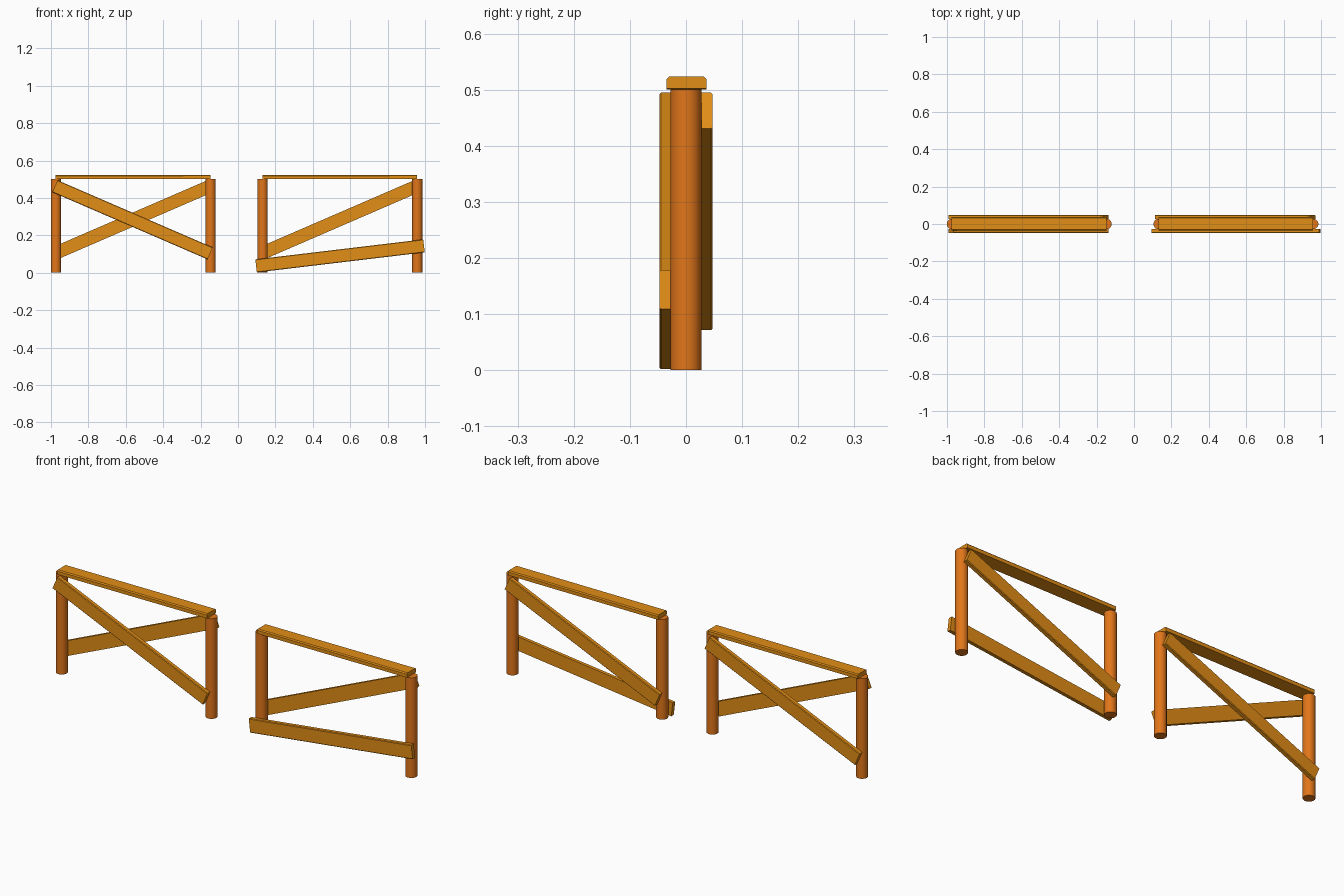
import bpy, bmesh
from math import radians
from mathutils import Matrix

if "Cube" in bpy.data.objects:
    bpy.data.objects.remove(bpy.data.objects["Cube"])


def material(name, color):
    m = bpy.data.materials.new(name)
    m.diffuse_color = color
    m.use_nodes = True
    m.node_tree.nodes["Principled BSDF"].inputs["Base Color"].default_value = m.diffuse_color
    return m


POST = material("post_wood", (0.75, 0.18, 0.01, 1))
PLANK = material("plank_wood", (0.76, 0.27, 0.008, 1))


def add(name, bm, mat, matrix):
    bmesh.ops.recalc_face_normals(bm, faces=bm.faces)
    me = bpy.data.meshes.new(name)
    bm.to_mesh(me)
    bm.free()
    ob = bpy.data.objects.new(name, me)
    bpy.context.collection.objects.link(ob)
    me.materials.append(mat)
    ob.matrix_world = matrix
    return ob


def post(name, x):
    bm = bmesh.new()
    bmesh.ops.create_cone(bm, cap_ends=True, segments=20, radius1=0.0275,
                          radius2=0.0275, depth=0.5)
    ob = add(name, bm, POST, Matrix.Translation((x, 0, 0.25)))
    bpy.context.view_layer.objects.active = ob
    ob.select_set(True)
    bpy.ops.object.shade_smooth_by_angle(angle=radians(40))
    ob.select_set(False)


def plank(name, length, width, thick, chamfer, matrix):
    """Plank along x, its width in y, chamfered along its top (+z) long edges."""
    h, t, c = width / 2, thick / 2, chamfer
    profile = [(-h, -t), (h, -t), (h, t - c), (h - c, t), (-h + c, t), (-h, t - c)]
    bm = bmesh.new()
    face = bm.faces.new([bm.verts.new((-length / 2, y, z)) for y, z in profile])
    ext = bmesh.ops.extrude_face_region(bm, geom=[face], use_keep_orig=True)
    verts = [v for v in ext["geom"] if isinstance(v, bmesh.types.BMVert)]
    bmesh.ops.translate(bm, verts=verts, vec=(length, 0, 0))
    add(name, bm, PLANK, matrix)


def brace(name, x, z, angle, side):
    """Brace nailed on the front (side -1) or back (side 1) of the posts."""
    place = Matrix.Translation((x, side * 0.0375, z))
    tilt = Matrix.Rotation(-radians(angle), 4, 'Y')
    face_out = Matrix.Rotation(-side * radians(90), 4, 'X')
    plank(name, 0.904, 0.07, 0.02, 0.003, place @ tilt @ face_out)


# Two fence sections, each with two posts, a top rail and a back brace
for label, cx in (("left", -0.56), ("right", 0.545)):
    post(label + "_section_post_a", cx - 0.4135)
    post(label + "_section_post_b", cx + 0.4135)
    plank(label + "_section_top_rail", 0.827, 0.071, 0.022, 0.005,
          Matrix.Translation((cx - 0.001, 0.001, 0.512))
          @ Matrix.Rotation(-radians(0.1), 4, 'Y'))
    brace(label + "_section_back_brace", cx - 0.004, 0.283, 23.4, 1)

# Front braces: crossed on the left, fallen low on the right
brace("left_section_front_brace", -0.564, 0.283, -23.4, -1)
brace("right_section_fallen_brace", 0.5455, 0.09, 6.8, -1)
